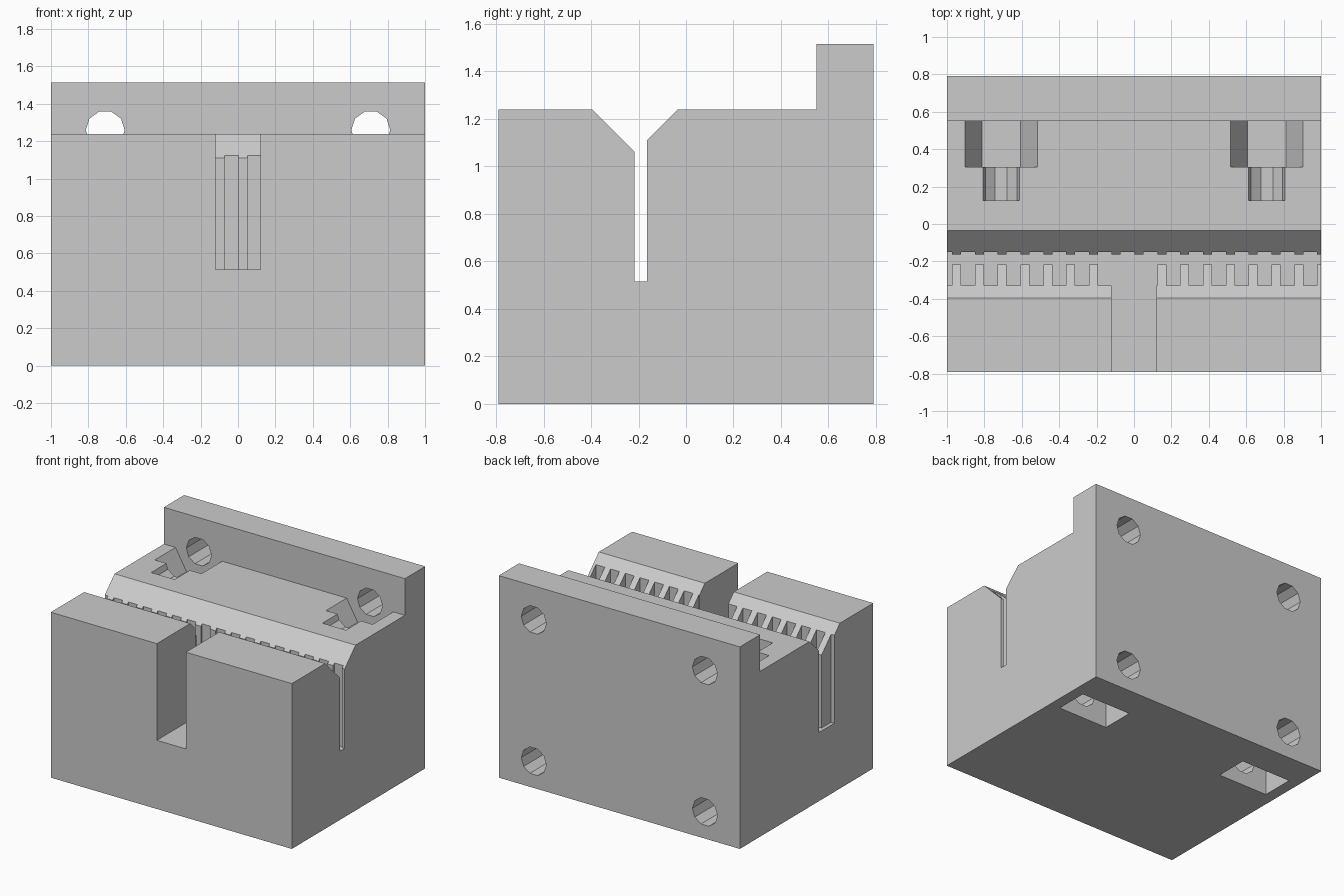
import bpy, bmesh, math
from mathutils import Vector

cube = bpy.data.objects.get("Cube")
if cube:
    bpy.data.objects.remove(cube, do_unlink=True)

grey = bpy.data.materials.new("plain grey")
grey.use_nodes = True
colour = (0.6, 0.6, 0.6, 1)
grey.diffuse_color = colour
grey.node_tree.nodes["Principled BSDF"].inputs["Base Color"].default_value = colour


def prism(name, points, sweep):
    """Extrude a closed outline of 3D points along a sweep vector."""
    bm = bmesh.new()
    face = bm.faces.new([bm.verts.new(p) for p in points])
    moved = bmesh.ops.extrude_face_region(bm, geom=[face])["geom"]
    verts = [g for g in moved if isinstance(g, bmesh.types.BMVert)]
    bmesh.ops.translate(bm, verts=verts, vec=Vector(sweep))
    bmesh.ops.recalc_face_normals(bm, faces=bm.faces)
    mesh = bpy.data.meshes.new(name)
    bm.to_mesh(mesh)
    bm.free()
    mesh.materials.append(grey)
    obj = bpy.data.objects.new(name, mesh)
    bpy.context.collection.objects.link(obj)
    return obj


def cut(body, cutter):
    """Subtract a cutter from the body and remove the cutter."""
    cutter.hide_render = True
    mod = body.modifiers.new("cut", "BOOLEAN")
    mod.operation = "DIFFERENCE"
    mod.solver = "EXACT"
    mod.object = cutter
    bpy.context.view_layer.objects.active = body
    bpy.ops.object.modifier_apply(modifier=mod.name)
    bpy.data.objects.remove(cutter, do_unlink=True)


def ring(x, y, z, radius, sides):
    """Polygon around the y axis with a flat bottom."""
    angles = [2 * math.pi * i / sides for i in range(sides)]
    return [(x + radius * math.cos(a), y, z + radius * math.sin(a)) for a in angles]


# Block with raised back wall and a V-shaped lead-in for the belt
BACK, WALL, TOP, RIM = 0.79, 0.55, 1.24, 1.515
side = [(-BACK, 0), (BACK, 0), (BACK, RIM), (WALL, RIM), (WALL, TOP),
        (-0.035, TOP), (-0.215, 1.06), (-0.395, TOP), (-BACK, TOP)]
block = prism("belt_clamp_block", [(-1, y, z) for y, z in side], (2, 0, 0))

# Toothed belt slot: deep grooves in front, shallow ridges behind
FLOOR, PITCH, HALF = 0.515, 0.122, 0.024
front, rear = [(-1.05, -0.33)], [(-1.05, -0.15)]
for k in range(17):
    x = -0.949 + PITCH * k
    for edge, root, tip in ((front, -0.33, -0.217), (rear, -0.15, -0.164)):
        edge += [(x - HALF, root), (x - HALF, tip), (x + HALF, tip), (x + HALF, root)]
front.append((1.05, -0.33))
rear.append((1.05, -0.15))
plan = front + rear[::-1]
cut(block, prism("belt_slot", [(x, y, FLOOR) for x, y in plan], (0, 0, 1)))

# Open gap through the middle of the front jaw
gap = [(-0.12, -1), (0.12, -1), (0.12, -0.19), (-0.12, -0.19)]
cut(block, prism("front_gap", [(x, y, FLOOR) for x, y in gap], (0, 0, 1)))

# Screw holes and nut pockets, upper pair open above, lower pair open below
BOLT, NUT, POCKET = 0.104, 0.205, 0.305
for x in (-0.71, 0.71):
    for z in (0.2, 1.26):
        cut(block, prism("screw_hole", ring(x, 0.125, z, BOLT, 10), (0, 1, 0)))
        outline = ring(x, POCKET, z, NUT, 6)
        if z < 1:
            # Keep the upper half of the hexagon and drop straight sides
            outline = outline[:4] + [(x - NUT, POCKET, -0.1), (x + NUT, POCKET, -0.1)]
        cut(block, prism("nut_pocket", outline, (0, WALL - POCKET, 0)))
